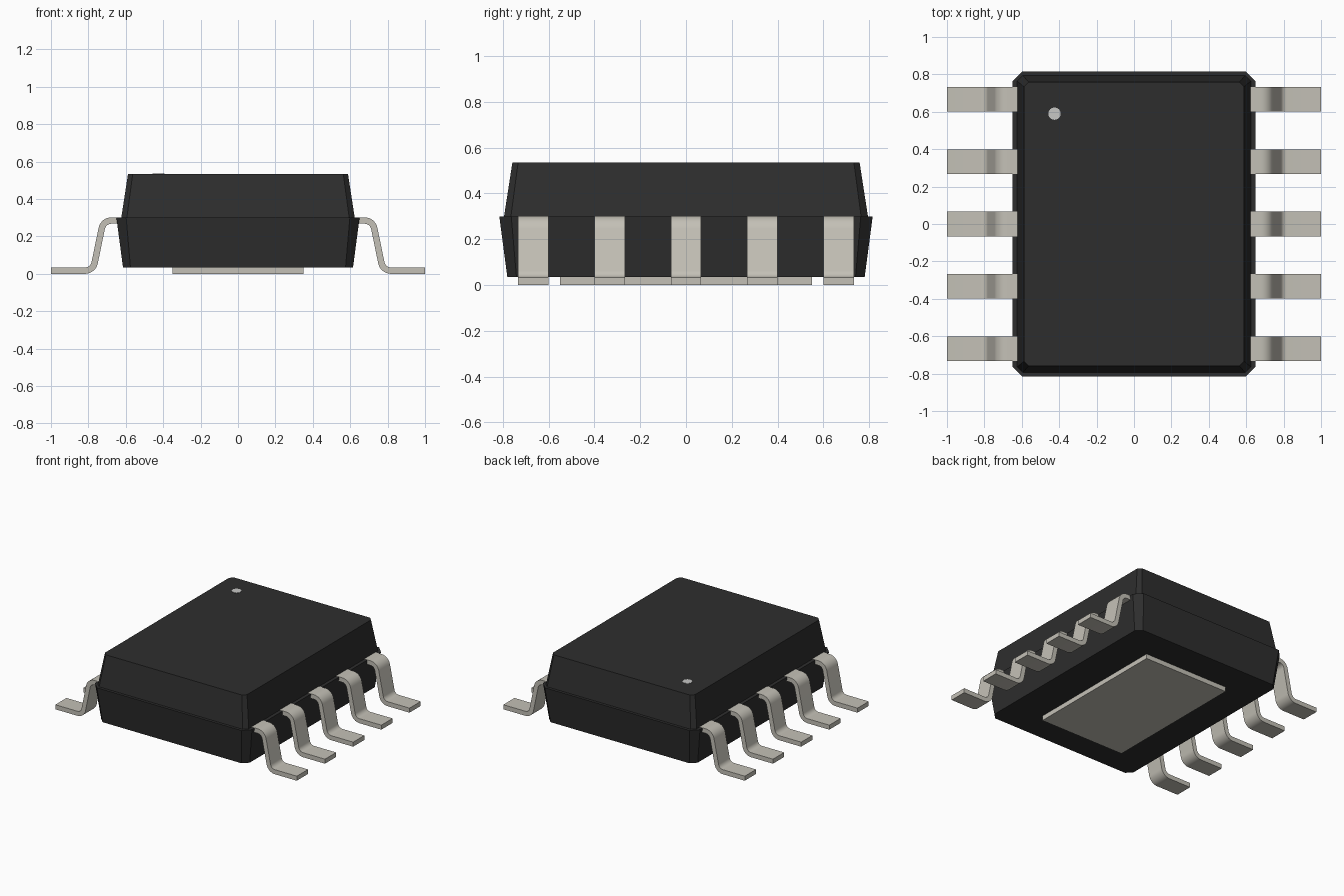
import bpy
import bmesh
import math
from mathutils import Vector

if "Cube" in bpy.data.objects:
    bpy.data.objects.remove(bpy.data.objects["Cube"])


def make_material(name, colour):
    mat = bpy.data.materials.new(name)
    mat.use_nodes = True
    mat.diffuse_color = (*colour, 1)
    mat.node_tree.nodes["Principled BSDF"].inputs["Base Color"].default_value = (*colour, 1)
    return mat


black = make_material("black_plastic", (0.027, 0.027, 0.027))
metal = make_material("tinned_metal", (0.55, 0.53, 0.47))
white = make_material("marker_grey", (0.57, 0.57, 0.56))


def finish(name, bm, mat, smooth=False):
    bmesh.ops.recalc_face_normals(bm, faces=bm.faces)
    mesh = bpy.data.meshes.new(name)
    bm.to_mesh(mesh)
    bm.free()
    mesh.materials.append(mat)
    obj = bpy.data.objects.new(name, mesh)
    bpy.context.collection.objects.link(obj)
    if smooth:
        bpy.ops.object.select_all(action="DESELECT")
        obj.select_set(True)
        bpy.context.view_layer.objects.active = obj
        bpy.ops.object.shade_smooth_by_angle(angle=math.radians(30))
    return obj


def skin(bm, rings):
    """Join two matching rings of points into a closed solid."""
    a, b = [[bm.verts.new(p) for p in ring] for ring in rings]
    bm.faces.new(a)
    bm.faces.new(b)
    for i in range(len(a)):
        j = (i + 1) % len(a)
        bm.faces.new((a[i], a[j], b[j], b[i]))


def chamfered_ring(hx, hy, c, z):
    quarter = [(hx, hy - c), (hx - c, hy)]
    ring = quarter + [(-x, y) for x, y in reversed(quarter)]
    return [(x, y, z) for x, y in ring + [(-x, -y) for x, y in ring]]


def tapered_block(name, low, high):
    bm = bmesh.new()
    skin(bm, [chamfered_ring(*low), chamfered_ring(*high)])
    return finish(name, bm, black)


# Body halves: half width, half depth, corner chamfer, height
tapered_block("lower_body", (0.615, 0.78, 0.04, 0.035), (0.65, 0.815, 0.052, 0.3))
tapered_block("upper_body", (0.625, 0.795, 0.03, 0.295), (0.588, 0.758, 0.025, 0.534))

# Heat pad under the body
bm = bmesh.new()
bmesh.ops.create_cube(bm, size=1)
bmesh.ops.scale(bm, vec=(0.7, 1.1, 0.036), verts=bm.verts)
bmesh.ops.translate(bm, vec=(0, 0, 0.018), verts=bm.verts)
finish("heat_pad", bm, metal)

# Round marker on the top
bm = bmesh.new()
bmesh.ops.create_cone(bm, cap_ends=True, segments=32, radius1=0.033, radius2=0.033, depth=0.004)
bmesh.ops.translate(bm, vec=(-0.425, 0.59, 0.534), verts=bm.verts)
finish("corner_marker", bm, white, smooth=True)


def rounded_path(points, radius, steps=8):
    """Replace each inner corner of a path with an arc."""
    pts = [Vector(p) for p in points]
    path = [pts[0]]
    for before, corner, after in zip(pts, pts[1:], pts[2:]):
        u, v = (before - corner).normalized(), (after - corner).normalized()
        half = u.angle(v) / 2
        centre = corner + (u + v).normalized() * radius / math.sin(half)
        start = corner + u * radius / math.tan(half) - centre
        end = corner + v * radius / math.tan(half) - centre
        sweep = start.angle(end)
        for i in range(steps + 1):
            t = sweep * i / steps
            path.append(centre + (start * math.sin(sweep - t) + end * math.sin(t)) / math.sin(sweep))
    return path + [pts[-1]]


def thicken(path, thickness):
    """Outline of a strip that follows the path."""
    upper, lower = [], []
    for i, p in enumerate(path):
        d = (path[min(i + 1, len(path) - 1)] - path[max(i - 1, 0)]).normalized()
        n = Vector((-d.y, d.x)) * thickness / 2
        upper.append(p + n)
        lower.append(p - n)
    return upper + lower[::-1]


# Bent leads, five on each side
centre_line = [(0.59, 0.285), (0.72, 0.285), (0.775, 0.017), (1.0, 0.017)]
outline = thicken(rounded_path(centre_line, 0.053), 0.034)
for side, label in ((1, "left"), (-1, "right")):
    for i in range(5):
        y = (i - 2) / 3
        bm = bmesh.new()
        skin(bm, [[(side * p.x, y + dy, p.y) for p in outline] for dy in (-0.066, 0.066)])
        finish(f"{label}_lead_{i + 1}", bm, metal, smooth=True)
